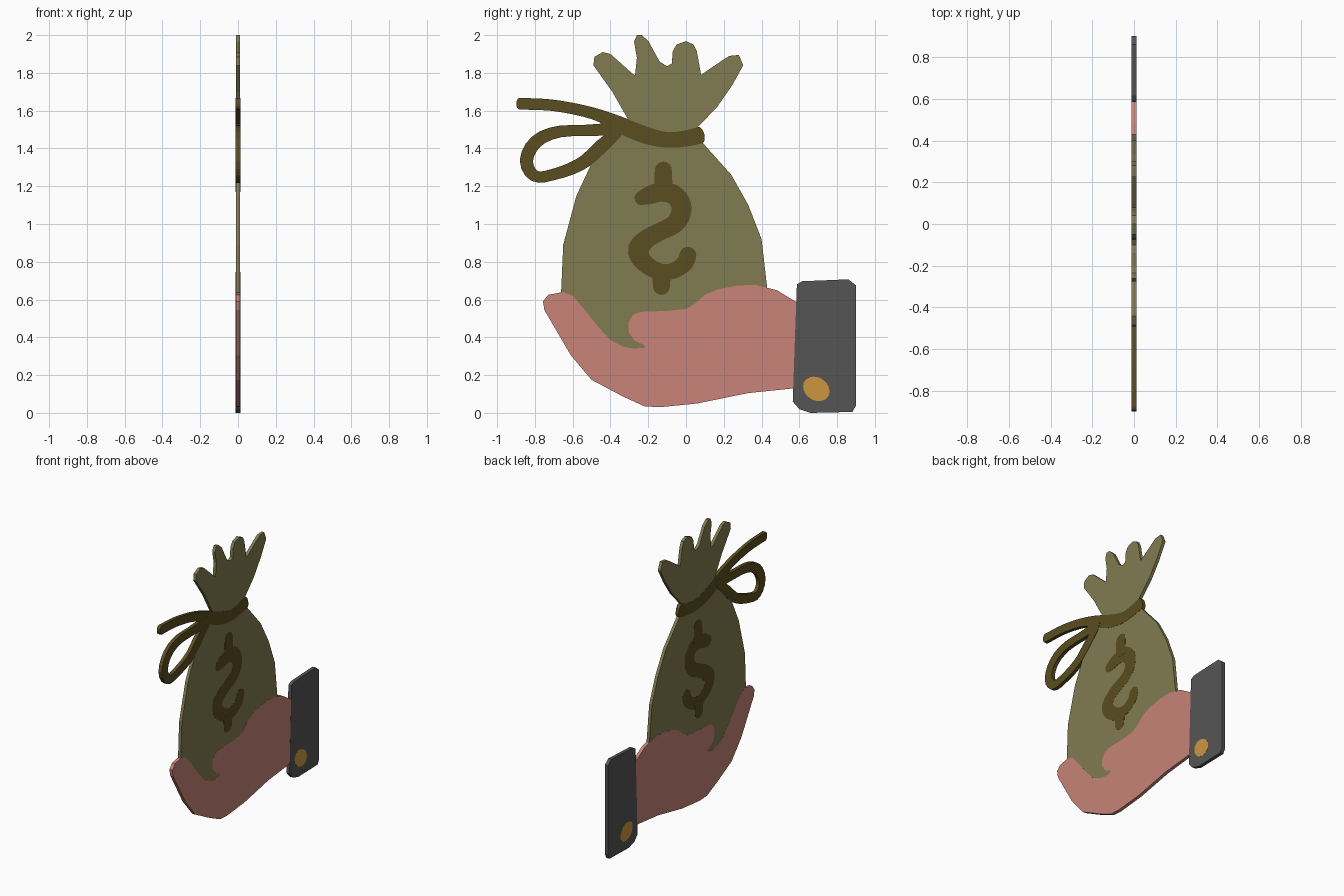
import bpy, bmesh, math
from mathutils import Vector

THICK = 0.022   # flat cut-out thickness along x


def material(name, rgb):
    """Flat colour given as sRGB 0-255, stored linear."""
    m = bpy.data.materials.new(name)
    lin = [((c / 255 + 0.055) / 1.055) ** 2.4 for c in rgb]
    m.diffuse_color = (*lin, 1)
    return m


OLIVE = material("olive_cloth", (129, 123, 80))
BROWN = material("brown_cord", (90, 77, 32))
SKIN = material("pink_skin", (200, 132, 120))
GREY = material("grey_sleeve", (85, 85, 85))
GOLD = material("gold_button", (203, 150, 62))


def sheet(name, polys, mat, layer=0):
    """Flat polygons in the y-z plane, thickened evenly; higher layers stand slightly proud."""
    bm = bmesh.new()
    for poly in polys:
        bm.faces.new([bm.verts.new((0, p[0], p[1])) for p in poly])
    bmesh.ops.remove_doubles(bm, verts=bm.verts, dist=1e-5)
    bm.normal_update()
    for f in bm.faces:
        if f.normal.x < 0:
            f.normal_flip()
    me = bpy.data.meshes.new(name)
    bm.to_mesh(me)
    bm.free()
    me.materials.append(mat)
    ob = bpy.data.objects.new(name, me)
    bpy.context.collection.objects.link(ob)
    mod = ob.modifiers.new("thickness", 'SOLIDIFY')
    mod.thickness = THICK + layer * 0.0014
    mod.offset = 0
    return ob


def smooth_path(pts, steps):
    """Catmull-Rom through (y, z, width) points."""
    p = [Vector(q) for q in pts]
    p = [2 * p[0] - p[1]] + p + [2 * p[-1] - p[-2]]
    out = []
    for i in range(1, len(p) - 2):
        a, b, c, d = p[i - 1:i + 3]
        for s in range(steps):
            t = s / steps
            out.append(0.5 * (2 * b + (c - a) * t + (2 * a - 5 * b + 4 * c - d) * t * t
                              + (3 * b - a - 3 * c + d) * t ** 3))
    return out + [p[-2]]


def ribbon(pts, steps=3, cap=(0.5, 0.5)):
    """Quad strip along a path with rounded ends; cap = roundness of start and end."""
    path = smooth_path(pts, steps)
    rows = []
    n = len(path)
    for i, p in enumerate(path):
        d = (path[min(i + 1, n - 1)] - path[max(i - 1, 0)]).xy.normalized()
        side = Vector((-d.y, d.x)) * p.z / 2
        rows.append((p.xy + side, p.xy - side, d))
    polys = [(a[0], a[1], b[1], b[0]) for a, b in zip(rows, rows[1:])]
    for row, sign, k in ((rows[0], -1, cap[0]), (rows[-1], 1, cap[1])):
        if k:
            mid, half = (row[0] + row[1]) / 2, (row[0] - row[1]) / 2
            fwd = row[2] * sign * half.length * 2 * k
            polys.append([mid + half * math.cos(math.pi * j / 8) + fwd * math.sin(math.pi * j / 8)
                          for j in range(9)])
    return polys


# Bag: ruffled top, neck and body, bottom tucked behind the hand
bag = [(-0.31, 1.56), (-0.39, 1.70), (-0.49, 1.84), (-0.485, 1.885), (-0.44, 1.91), (-0.40, 1.90),
       (-0.31, 1.82), (-0.27, 1.785), (-0.26, 1.88), (-0.275, 1.965), (-0.26, 2.0), (-0.235, 2.0),
       (-0.2, 1.97), (-0.14, 1.86), (-0.1, 1.835), (-0.075, 1.85), (-0.07, 1.915), (-0.05, 1.95),
       (0, 1.968), (0.04, 1.95), (0.057, 1.915), (0.08, 1.79), (0.19, 1.865), (0.23, 1.89),
       (0.28, 1.895), (0.303, 1.84), (0.245, 1.735), (0.165, 1.62), (0.06, 1.51), (0.07, 1.45),
       (0.24, 1.26), (0.33, 1.10), (0.40, 0.92), (0.43, 0.66), (0.41, 0.58), (0, 0.48),
       (-0.2, 0.32), (-0.4, 0.33), (-0.6, 0.55), (-0.662, 0.62), (-0.65, 0.89), (-0.58, 1.15),
       (-0.50, 1.32), (-0.38, 1.46), (-0.28, 1.5)]
sheet("bag", [bag], OLIVE)

# Open hand holding the bag, with the thumb curling over the front
hand = [(-0.757, 0.59), (-0.73, 0.625), (-0.65, 0.64), (-0.60, 0.62), (-0.54, 0.55), (-0.46, 0.45),
        (-0.40, 0.385), (-0.33, 0.35), (-0.28, 0.34), (-0.22, 0.345), (-0.22, 0.36), (-0.27, 0.38),
        (-0.305, 0.43), (-0.305, 0.48), (-0.28, 0.52), (-0.24, 0.535), (-0.1, 0.54), (0, 0.55),
        (0.05, 0.58), (0.1, 0.625), (0.17, 0.655), (0.28, 0.675), (0.37, 0.677), (0.48, 0.65),
        (0.62, 0.565), (0.62, 0.135), (0.33, 0.105), (0.06, 0.05), (-0.14, 0.03), (-0.22, 0.035),
        (-0.33, 0.085), (-0.5, 0.175), (-0.61, 0.305), (-0.75, 0.545)]
sheet("hand", [hand], SKIN, 1)

# Sleeve cuff and its button
cuff = [(0.587, 0.68), (0.615, 0.697), (0.86, 0.707), (0.9, 0.675), (0.9, 0.04), (0.882, 0.005),
        (0.66, 0.0), (0.60, 0.02), (0.565, 0.06), (0.575, 0.35)]
sheet("sleeve_cuff", [cuff], GREY, 2)
button = []
for i in range(24):
    a, tilt = math.tau * i / 24, math.radians(-35)
    u, v = 0.074 * math.cos(a), 0.06 * math.sin(a)
    button.append((0.69 + u * math.cos(tilt) - v * math.sin(tilt),
                   0.127 + u * math.sin(tilt) + v * math.cos(tilt)))
sheet("cuff_button", [button], GOLD, 3)

# Cord: neck band running out into a loose end, and a loop
band = [(-0.88, 1.637, 0.062), (-0.72, 1.63, 0.06), (-0.57, 1.605, 0.06), (-0.455, 1.573, 0.065),
        (-0.36, 1.53, 0.085), (-0.22, 1.472, 0.09), (-0.1, 1.445, 0.082), (0, 1.453, 0.085),
        (0.075, 1.47, 0.09)]
sheet("neck_cord", ribbon(band, 3, (0.3, 0.25)), BROWN, 2)
loop = [(-0.36, 1.505, 0.065), (-0.435, 1.50, 0.065), (-0.55, 1.495, 0.058), (-0.665, 1.49, 0.062),
        (-0.76, 1.46, 0.068), (-0.82, 1.405, 0.07), (-0.845, 1.335, 0.07), (-0.825, 1.275, 0.065),
        (-0.78, 1.248, 0.06), (-0.71, 1.26, 0.06), (-0.615, 1.29, 0.065), (-0.53, 1.335, 0.07),
        (-0.455, 1.405, 0.075), (-0.37, 1.48, 0.06)]
sheet("cord_loop", ribbon(loop, 2), BROWN, 3)

# Money emblem on the bag: winding stroke with a stub above and below
stroke = [(-0.235, 1.137, 0.075), (-0.20, 1.15, 0.095), (-0.14, 1.168, 0.1), (-0.075, 1.16, 0.105),
          (-0.03, 1.115, 0.105), (-0.027, 1.055, 0.105), (-0.06, 1.0, 0.1), (-0.13, 0.963, 0.095),
          (-0.205, 0.923, 0.1), (-0.252, 0.868, 0.11), (-0.235, 0.81, 0.1), (-0.18, 0.765, 0.09),
          (-0.12, 0.745, 0.085), (-0.055, 0.757, 0.085), (-0.005, 0.795, 0.09), (0.01, 0.835, 0.09)]
sheet("emblem_stroke", ribbon(stroke), BROWN, 1)
for name, y, z0, z1 in (("emblem_top_stub", -0.12, 1.17, 1.285), ("emblem_lower_stub", -0.13, 0.745, 0.67)):
    sheet(name, ribbon([(y, z0, 0.1), (y, z1, 0.09)], 1, (0, 0.5)), BROWN, 2)
